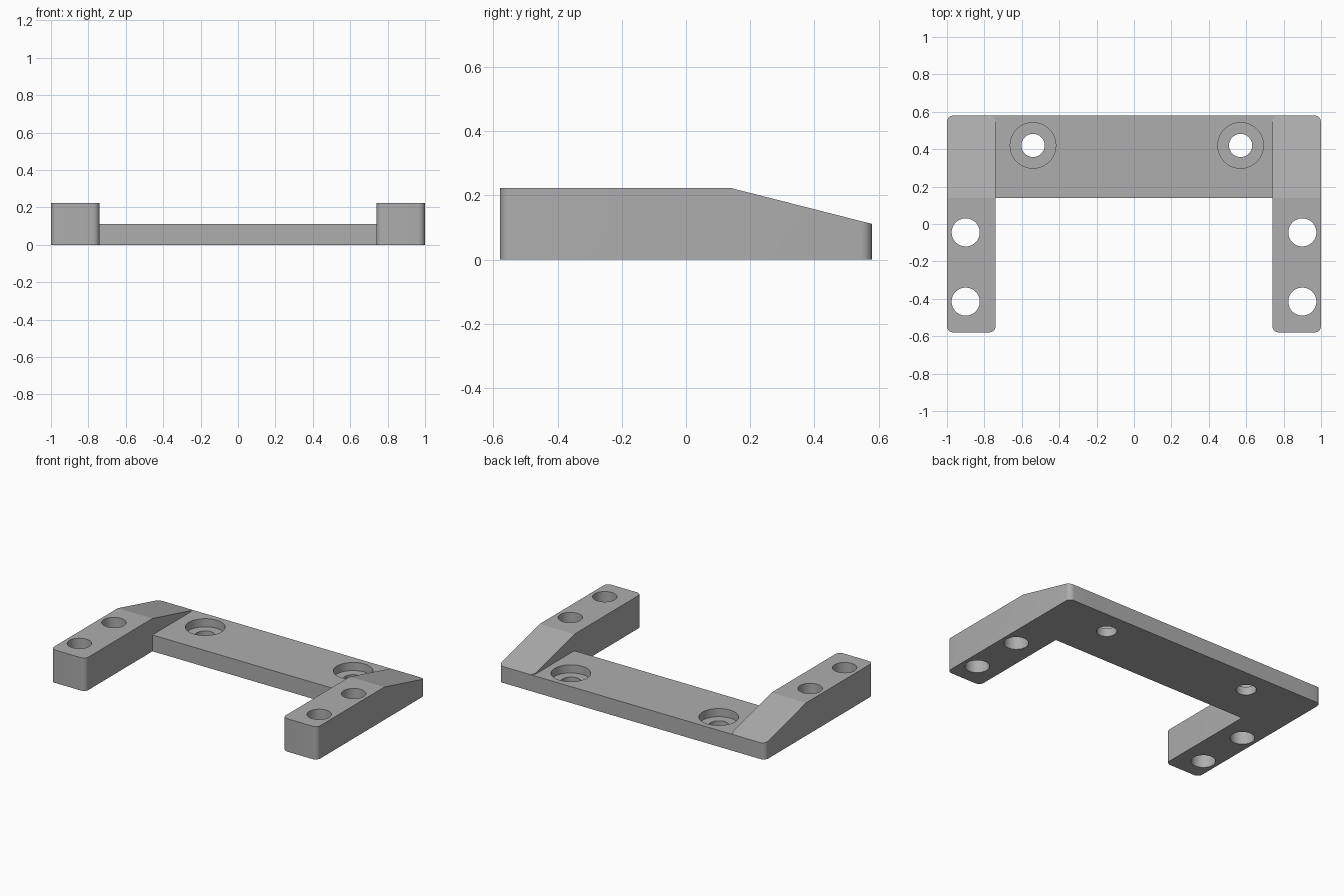
import bpy, bmesh, math
from mathutils import Vector

if "Cube" in bpy.data.objects:
    bpy.data.objects.remove(bpy.data.objects["Cube"])

grey = bpy.data.materials.new("grey")
grey.diffuse_color = (0.42, 0.42, 0.42, 1)
grey.use_nodes = True
grey.node_tree.nodes["Principled BSDF"].inputs["Base Color"].default_value = grey.diffuse_color

DEPTH, LEG_H, PLATE_H = 0.58, 0.223, 0.111
LEG_IN, SLOPE_Y, CORNER = 0.74, 0.14, 0.035


def finish(name, bm):
    bmesh.ops.recalc_face_normals(bm, faces=bm.faces)
    mesh = bpy.data.meshes.new(name)
    bm.to_mesh(mesh)
    bm.free()
    mesh.materials.append(grey)
    obj = bpy.data.objects.new(name, mesh)
    bpy.context.collection.objects.link(obj)
    return obj


def block(name, x0, x1, y0, y1, height, radius=0):
    """Upright box with optionally rounded vertical edges."""
    bm = bmesh.new()
    bmesh.ops.create_cube(bm, size=1)
    for v in bm.verts:
        v.co = Vector((x1 if v.co.x > 0 else x0, y1 if v.co.y > 0 else y0,
                       height if v.co.z > 0 else 0))
    if radius:
        upright = [e for e in bm.edges
                   if abs(e.verts[0].co.z - e.verts[1].co.z) > height / 2]
        bmesh.ops.bevel(bm, geom=upright, offset=radius, segments=8,
                        profile=0.5, affect='EDGES')
    return bm if radius else finish(name, bm)


def leg(name, x0, x1):
    """Rounded bar whose rear top slopes down to the plate height."""
    bm = block(name, x0, x1, -DEPTH, DEPTH, LEG_H, CORNER)
    normal = Vector((0, LEG_H - PLATE_H, DEPTH - SLOPE_Y))
    cut = bmesh.ops.bisect_plane(
        bm, geom=bm.verts[:] + bm.edges[:] + bm.faces[:],
        plane_co=(0, SLOPE_Y, LEG_H), plane_no=normal, clear_outer=True)
    rim = [g for g in cut['geom_cut'] if isinstance(g, bmesh.types.BMEdge)]
    bmesh.ops.holes_fill(bm, edges=[e for e in rim if e.is_boundary])
    return finish(name, bm)


def drill(name, x, y, radius, z0, z1):
    bm = bmesh.new()
    bmesh.ops.create_cone(bm, cap_ends=True, segments=64, radius1=radius,
                          radius2=radius, depth=z1 - z0)
    bmesh.ops.translate(bm, verts=bm.verts, vec=(x, y, (z0 + z1) / 2))
    return finish(name, bm)


def combine(target, tool, operation):
    mod = target.modifiers.new(operation.lower(), 'BOOLEAN')
    mod.object, mod.operation, mod.solver = tool, operation, 'EXACT'
    bpy.context.view_layer.objects.active = target
    bpy.ops.object.modifier_apply(modifier=mod.name)
    bpy.data.objects.remove(tool)


# Cross plate joined to the two legs
bracket = block("mounting_bracket", -0.87, 0.87, SLOPE_Y, DEPTH, PLATE_H)
combine(bracket, leg("left_leg", -1, -LEG_IN), 'UNION')
combine(bracket, leg("right_leg", LEG_IN, 1), 'UNION')

# Through holes in the legs
for x in (-0.9, 0.9):
    for y in (-0.045, -0.415):
        combine(bracket, drill("leg_hole", x, y, 0.075, -0.1, 0.4), 'DIFFERENCE')

# Counterbored screw holes in the plate
for x in (-0.54, 0.57):
    combine(bracket, drill("counterbore", x, 0.42, 0.122, 0.056, 0.4), 'DIFFERENCE')
    combine(bracket, drill("screw_hole", x, 0.42, 0.062, -0.1, 0.4), 'DIFFERENCE')

bpy.ops.object.select_all(action='DESELECT')
bracket.select_set(True)
bpy.context.view_layer.objects.active = bracket
bpy.ops.object.shade_smooth_by_angle(angle=math.radians(13))
